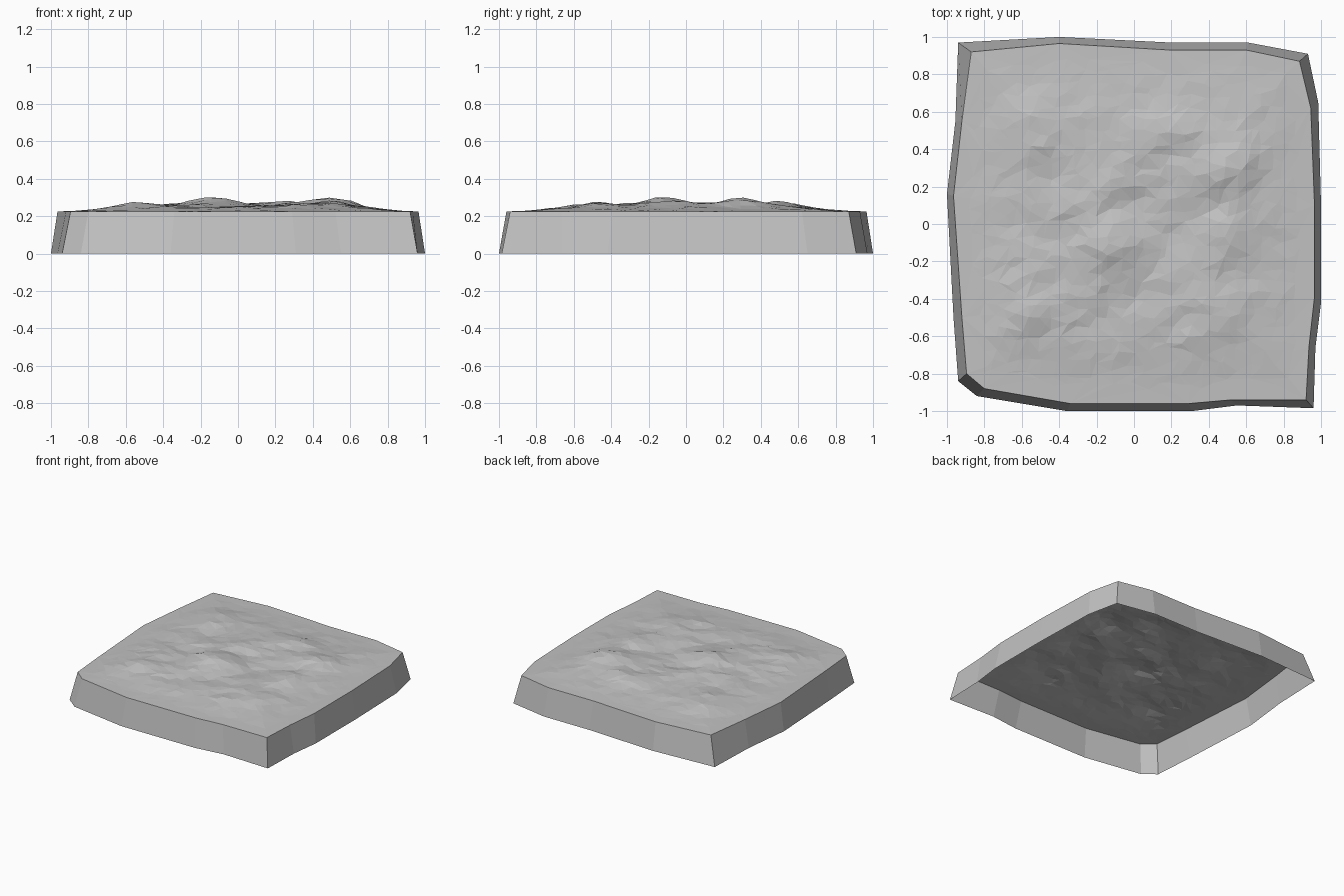
import bpy, bmesh, random
from math import cos, sin, pi, exp
from mathutils import Vector, noise
from mathutils.geometry import delaunay_2d_cdt, intersect_point_line

cube = bpy.data.objects.get("Cube")
if cube:
    bpy.data.objects.remove(cube, do_unlink=True)
random.seed(4)

stone = bpy.data.materials.new("stone_grey")
stone.use_nodes = True
colour = (0.54, 0.54, 0.54, 1)
stone.diffuse_color = colour
stone.node_tree.nodes["Principled BSDF"].inputs["Base Color"].default_value = colour

RIM_HEIGHT = 0.225
SPACING = 0.062

# Slab outline, clockwise: foot x, y then rim x, y
outline = [
    (-.94, .97, -.87, .92), (-.40, 1, -.40, .965), (.20, .97, .19, .93),
    (.61, .97, .60, .93), (.93, .91, .885, .87), (.985, .65, .945, .62),
    (1, .10, .965, .10), (1, -.42, .965, -.39), (.97, -.66, .935, -.66),
    (.96, -.985, .92, -.94), (.55, -.97, .52, -.94), (.31, -1, .29, -.96),
    (-.36, -1, -.34, -.96), (-.84, -.92, -.80, -.88), (-.94, -.84, -.895, -.80),
    (-.965, -.5, -.92, -.5), (-1, .16, -.965, .15), (-.955, .55, -.92, .55),
]
outline.reverse()
foot = [Vector(p[:2]) for p in outline]
rim = [Vector(p[2:]) for p in outline]
count = len(rim)

# Broad hills: x, y, height, radius
hills = [(-.15, -.12, .045, .17), (.5, .28, .04, .18), (.18, .45, .022, .2),
         (-.68, .5, .025, .18), (-.6, -.4, .02, .2), (.5, -.08, .03, .16),
         (.4, -.48, .018, .2), (-.2, .25, .018, .2)]


def edge_distance(p):
    """Signed distance inside the rim, negative when outside."""
    best, inside = 9, False
    for i in range(count):
        a, b = rim[i], rim[(i + 1) % count]
        near, t = intersect_point_line(p, a, b)
        near = a.lerp(b, min(max(t, 0), 1))
        best = min(best, (p - near.to_2d()).length)
        if (a.y > p.y) != (b.y > p.y):
            if p.x < a.x + (p.y - a.y) * (b.x - a.x) / (b.y - a.y):
                inside = not inside
    return best if inside else -best


def terrain_height(p):
    """Rolling ridges that fade out towards the rim."""
    fade = min(max(edge_distance(p) / 0.42, 0), 1)
    fade = fade * fade * (3 - 2 * fade)
    angle = pi / 8
    along = p.x * cos(angle) + p.y * sin(angle)
    across = p.y * cos(angle) - p.x * sin(angle)
    broad = sum(h * exp(-((p.x - x) ** 2 + (p.y - y) ** 2) / (r * r))
                for x, y, h, r in hills)
    ridges = noise.noise(Vector((along * 3, across * 6, 2))) * 0.017
    rough = noise.noise(Vector((along * 8, across * 13, 7))) * 0.011
    z = RIM_HEIGHT + fade * (0.024 + broad + ridges + rough)
    return min(max(z, RIM_HEIGHT), 0.32)


def make_object(name, verts, faces):
    bm = bmesh.new()
    made = [bm.verts.new(v) for v in verts]
    for f in faces:
        bm.faces.new([made[i] for i in f])
    mesh = bpy.data.meshes.new(name)
    bm.to_mesh(mesh)
    bm.free()
    mesh.materials.append(stone)
    obj = bpy.data.objects.new(name, mesh)
    bpy.context.collection.objects.link(obj)
    return obj


# Sloping outer wall, open underneath
wall_verts = [(p.x, p.y, 0) for p in foot] + [(p.x, p.y, RIM_HEIGHT) for p in rim]
wall_faces = [(i, (i + 1) % count, (i + 1) % count + count, i + count)
              for i in range(count)]
make_object("outer_wall", wall_verts, wall_faces)

# Faceted rocky top, triangulated from scattered points within the rim
points = list(rim)
steps = int(1 / SPACING) + 1
for i in range(-steps, steps + 1):
    for j in range(-steps, steps + 1):
        jitter = Vector((random.uniform(-.4, .4), random.uniform(-.4, .4)))
        p = (Vector((i, j)) + jitter) * SPACING
        if edge_distance(p) > 0.07:
            points.append(p)
border = [(i, (i + 1) % count) for i in range(count)]
flat, _, triangles, *_ = delaunay_2d_cdt(points, border, [], 1, 1e-5)
top_verts = [(p.x, p.y, terrain_height(p)) for p in flat]
make_object("rocky_top", top_verts, triangles)
